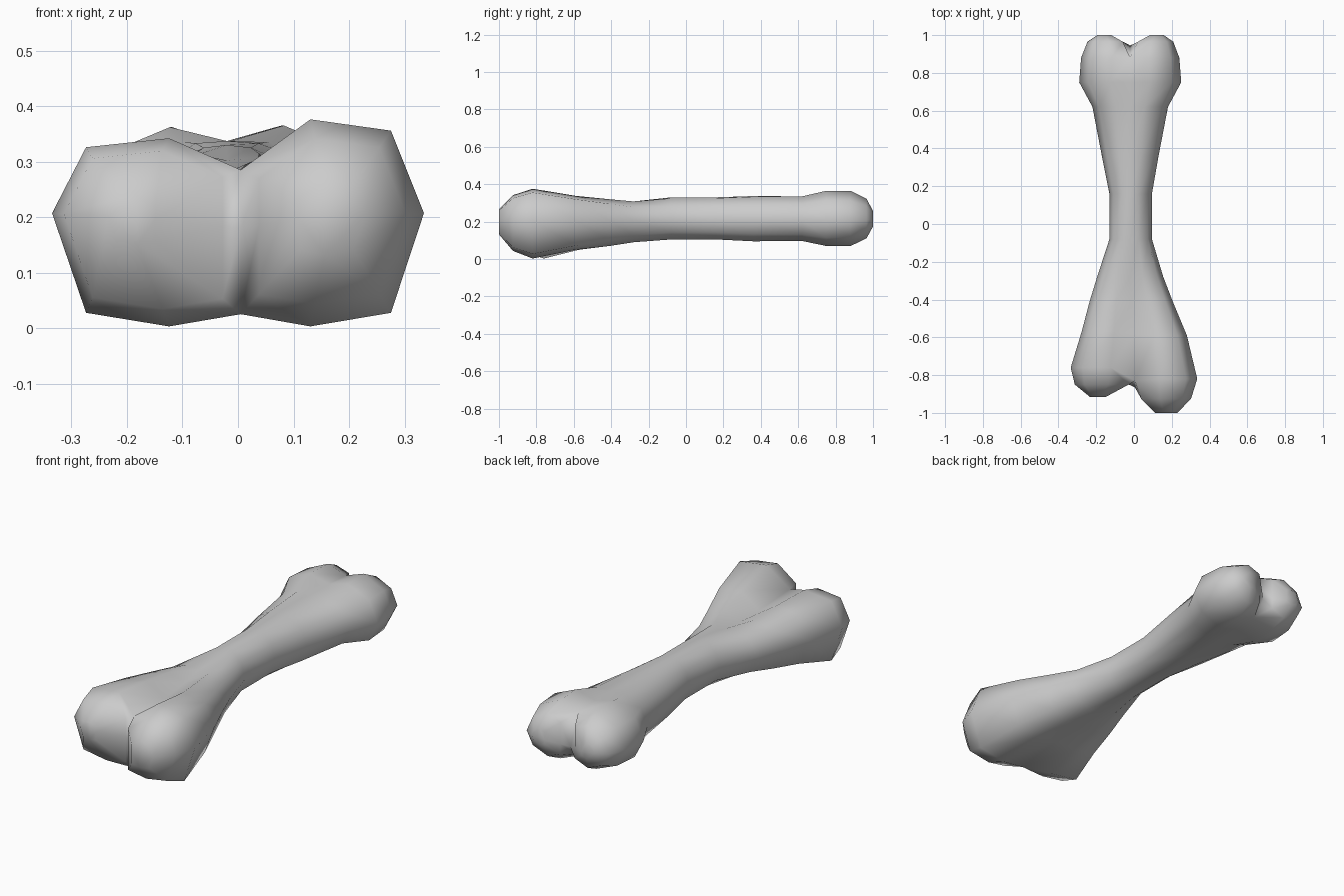
import bpy, bmesh
from mathutils import Vector

# Cross-sections along the bone:
# (y left, y middle, y right, x left, x middle, x right, z bottom, z top left, z top right,
#  groove top z, groove bottom z, shoulder height fraction)
RINGS = [
    (-0.76, -0.83, -0.82, -0.335, 0.005, 0.335, 0.003, 0.342, 0.376, 0.285, 0.025, 0.88),
    (-0.57, -0.58, -0.59, -0.277, 0.00, 0.280, 0.05, 0.332, 0.338, 0.275, 0.06, 0.86),
    (-0.41, -0.41, -0.41, -0.235, -0.01, 0.205, 0.07, 0.318, 0.320, 0.285, 0.075, 0.78),
    (-0.28, -0.28, -0.28, -0.195, -0.02, 0.155, 0.09, 0.308, 0.308, 0.302, 0.09, 0.70),
    (-0.08, -0.08, -0.08, -0.13, -0.02, 0.095, 0.105, 0.325, 0.325, 0.330, 0.105, 0.62),
    (0.16, 0.16, 0.16, -0.13, -0.02, 0.095, 0.105, 0.325, 0.325, 0.330, 0.105, 0.62),
    (0.36, 0.36, 0.36, -0.17, -0.02, 0.13, 0.095, 0.333, 0.333, 0.337, 0.095, 0.65),
    (0.62, 0.62, 0.62, -0.22, -0.02, 0.18, 0.097, 0.335, 0.335, 0.335, 0.10, 0.68),
    (0.75, 0.75, 0.75, -0.29, -0.02, 0.25, 0.07, 0.362, 0.365, 0.337, 0.10, 0.68),
    (0.88, 0.88, 0.88, -0.28, -0.02, 0.24, 0.07, 0.362, 0.365, 0.330, 0.11, 0.66),
]
ZMID = 0.207


def half(xm, xe, y, zb, zt, f):
    """Five outline points of one lobe, from inner top round to inner bottom."""
    w = xe - xm
    top, bot = zt - ZMID, zb - ZMID
    pts = [(0.38, top), (0.82, top * f), (1, 0), (0.82, bot * f), (0.38, bot)]
    return [Vector((xm + w * a, y, ZMID + h)) for a, h in pts]


bm = bmesh.new()
rings = []
for yl, ym, yr, xl, xm, xr, zb, tl, tr, gt, gb, f in RINGS:
    left = half(xm, xl, yl, zb, tl, f)
    right = half(xm, xr, yr, zb, tr, f)
    loop = [Vector((xm, ym, gt))] + right + [Vector((xm, ym, gb))] + left[::-1]
    rings.append([bm.verts.new(p) for p in loop])


def bridge(a, b):
    n = len(a)
    for i in range(n):
        j = (i + 1) % n
        bm.faces.new((a[i], a[j], b[j], b[i]))


for a, b in zip(rings, rings[1:]):
    bridge(a, b)


def knuckle(loop, centre, steps):
    """Close one lobe with shrinking loops: steps are (y, scale)."""
    base = [v.co.copy() for v in loop]
    prev = loop
    for y, s in steps:
        new = []
        for p in base:
            q = centre + (p - centre) * s
            new.append(bm.verts.new((q.x, y, q.z)))
        bridge(prev, new)
        prev = new
    bm.faces.new(prev)


# Rounded twin knuckles at both ends, joined along a middle column
for ring, ymid, right, left in (
    (rings[0], -0.865,
     (Vector((0.17, 0, 0.205)), [(-0.925, 0.80), (-1.0, 0.36)]),
     (Vector((-0.20, 0, 0.20)), [(-0.85, 0.84), (-0.915, 0.25)])),
    (rings[-1], 0.945,
     (Vector((0.125, 0, 0.215)), [(0.965, 0.72), (1.0, 0.28)]),
     (Vector((-0.16, 0, 0.215)), [(0.965, 0.72), (1.0, 0.28)])),
):
    mid = bm.verts.new((ring[0].co.x, ymid, 0.18))
    knuckle(ring[:7] + [mid], *right)
    knuckle(ring[6:] + [ring[0], mid], *left)

bmesh.ops.recalc_face_normals(bm, faces=bm.faces)
for face in bm.faces:
    face.smooth = True
mesh = bpy.data.meshes.new("bone")
bm.to_mesh(mesh)
bm.free()
bone = bpy.data.objects.new("bone", mesh)
bpy.context.collection.objects.link(bone)
